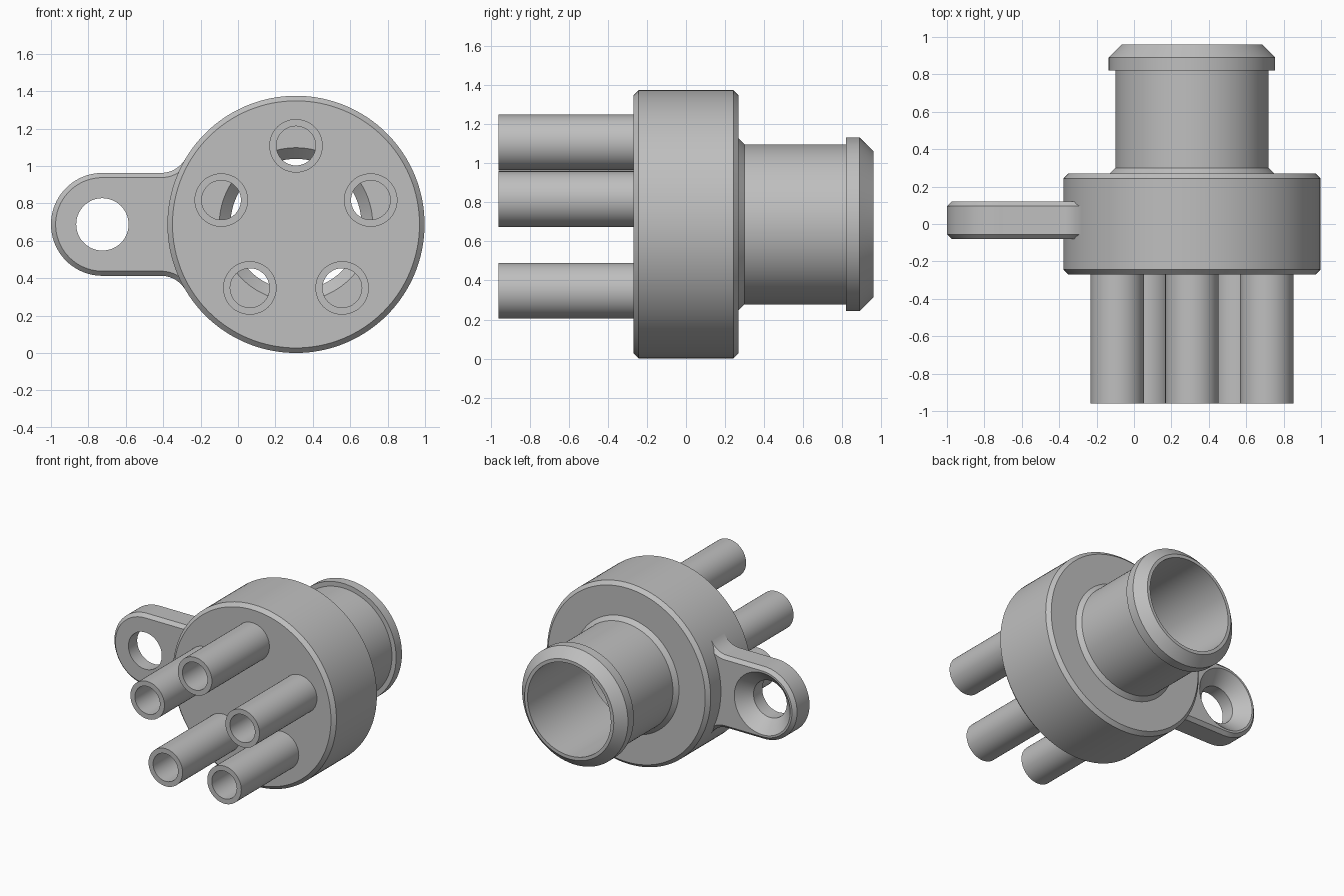
import bpy, bmesh
from math import pi, sin, cos, atan2, sqrt, radians
from mathutils import Vector

if "Cube" in bpy.data.objects:
    bpy.data.objects.remove(bpy.data.objects["Cube"])

grey = bpy.data.materials.new("plain grey")
grey.use_nodes = True
colour = (0.52, 0.52, 0.52, 1)
grey.diffuse_color = colour
grey.node_tree.nodes["Principled BSDF"].inputs["Base Color"].default_value = colour

CX, CZ, R = 0.31, 0.6875, 0.6875   # body axis and radius
EX, ER = -0.725, 0.275             # ear centre and radius
BORE = 0.105                       # tube bore
tube_centres = [(CX + 0.42 * cos(pi / 2 + k * 2 * pi / 5),
                 CZ + 0.42 * sin(pi / 2 + k * 2 * pi / 5)) for k in range(5)]


def arc(cx, cz, r, a0, a1, n):
    """Points (x, z) along an arc, both ends included."""
    return [(cx + r * cos(a0 + (a1 - a0) * i / n),
             cz + r * sin(a0 + (a1 - a0) * i / n)) for i in range(n + 1)]


def add_ring(bm, points, y):
    return [bm.verts.new((x, y, z)) for x, z in points]


def bridge(bm, rings, closed=False):
    """Join successive rings with quads."""
    pairs = list(zip(rings, rings[1:])) + ([(rings[-1], rings[0])] if closed else [])
    for a, b in pairs:
        for i in range(len(a)):
            j = (i + 1) % len(a)
            bm.faces.new((a[i], a[j], b[j], b[i]))


def fill(bm, loops):
    """Fill a flat face bounded by an outer loop and hole loops."""
    edges = []
    for loop in loops:
        for a, b in zip(loop, loop[1:] + loop[:1]):
            edges.append(bm.edges.get((a, b)) or bm.edges.new((a, b)))
    bmesh.ops.triangle_fill(bm, use_beauty=True, edges=edges, normal=Vector((0, 1, 0)))


def lathe(bm, cx, cz, profile, n, closed=False):
    """Turn a (y, radius) profile around an axis along y."""
    rings = [add_ring(bm, arc(cx, cz, r, 0, 2 * pi, n)[:-1], y) for y, r in profile]
    bridge(bm, rings, closed)
    return rings


def finish(bm, name):
    bmesh.ops.recalc_face_normals(bm, faces=bm.faces[:])
    mesh = bpy.data.meshes.new(name)
    bm.to_mesh(mesh)
    bm.free()
    mesh.materials.append(grey)
    ob = bpy.data.objects.new(name, mesh)
    bpy.context.collection.objects.link(ob)
    bpy.ops.object.select_all(action='DESELECT')
    ob.select_set(True)
    bpy.context.view_layer.objects.active = ob
    bpy.ops.object.shade_smooth_by_angle(angle=radians(30))


# Hollow body with rear spigot and lip
bm = bmesh.new()
body = lathe(bm, CX, CZ, [
    (-0.27, R - 0.027), (-0.243, R), (0.243, R), (0.27, R - 0.027),
    (0.27, 0.44), (0.30, 0.41), (0.82, 0.41), (0.82, 0.445),
    (0.89, 0.445), (0.96, 0.375), (0.96, 0.35),
    (0.23, 0.35), (0.17, 0.41), (0.17, 0.6), (-0.17, 0.6)], 128)
holes = [lathe(bm, x, z, [(-0.27, BORE), (-0.17, BORE)], 48) for x, z in tube_centres]
fill(bm, [body[0]] + [h[0] for h in holes])
fill(bm, [body[-1]] + [h[1] for h in holes])
finish(bm, "manifold_body")

# Five inlet tubes
for k, (x, z) in enumerate(tube_centres):
    bm = bmesh.new()
    lathe(bm, x, z, [(-0.96, BORE), (-0.96, 0.143), (-0.265, 0.143), (-0.265, BORE)],
          48, closed=True)
    finish(bm, f"inlet_tube_{k + 1}")


# Mounting ear, blended into the body with fillets
def ear_outline(d):
    """Ear outline inset by d, running from the body round the ear and back."""
    f = 0.15
    rise = ER + f
    run = sqrt((R + f) ** 2 - rise ** 2)
    touch = atan2(-rise, run)
    upper = arc(CX - run, CZ + rise, f + d, touch, -pi / 2, 12)
    lower = [(x, 2 * CZ - z) for x, z in reversed(upper)]
    ear = arc(EX, CZ, ER - d, pi / 2, 3 * pi / 2, 48)
    a = pi - atan2(rise, run)
    root = arc(CX, CZ, 0.64, 2 * pi - a, a, 16)
    return upper + ear + lower + root


bm = bmesh.new()
c = 0.025
ear = [add_ring(bm, ear_outline(d), y)
       for y, d in ((-0.08, c), (-0.08 + c, 0), (0.12 - c, 0), (0.12, c))]
bridge(bm, ear)
# Countersunk screw hole
screw = lathe(bm, EX, CZ, [(-0.08, 0.14), (0.025, 0.14), (0.12, 0.235)], 64)
fill(bm, [ear[0], screw[0]])
fill(bm, [ear[-1], screw[-1]])
finish(bm, "mounting_ear")
